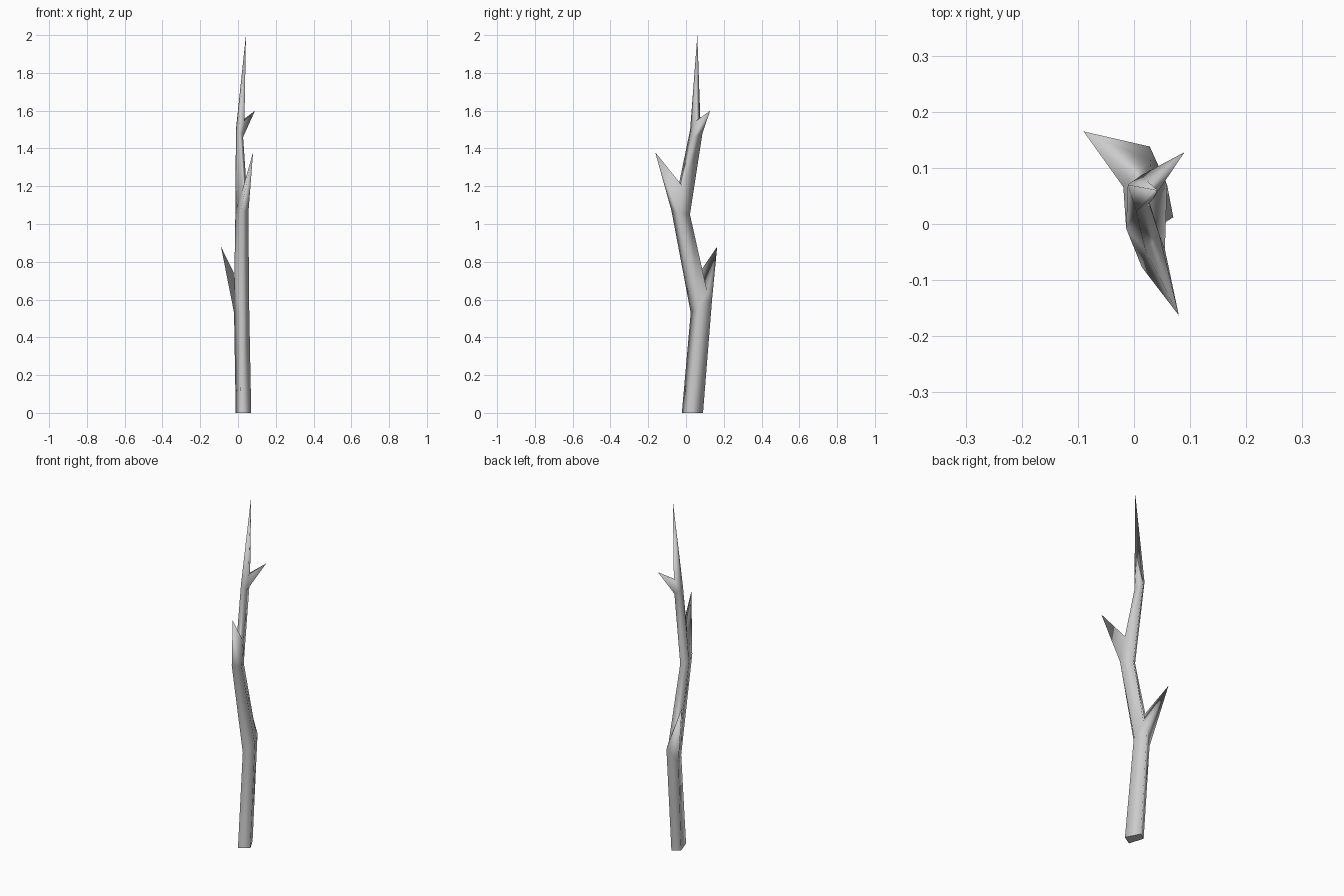
import bpy, bmesh
from mathutils import Vector

if "Cube" in bpy.data.objects:
    bpy.data.objects.remove(bpy.data.objects["Cube"])

bm = bmesh.new()


def ring(*points):
    return [bm.verts.new(p) for p in points]


def skin(low, high, skip=None):
    """Join two four-sided rings; shared corners give triangles."""
    for i in range(4):
        j = (i + 1) % 4
        if i == skip:
            continue
        corners = list(dict.fromkeys([low[i], low[j], high[j], high[i]]))
        if len(corners) > 2:
            bm.faces.new(corners)


def spike(loop, tip):
    """Close an open loop with a pointed twig."""
    top = bm.verts.new(tip)
    for i, v in enumerate(loop):
        bm.faces.new([v, loop[(i + 1) % len(loop)], top])


def twig(low, side, crotch, tip):
    """Grow a twig from one side of a ring and return the ring above it."""
    i, j = side, (side + 1) % 4
    high = list(low)
    high[i], high[j] = ring(*crotch)
    skin(low, high, skip=side)
    spike([low[i], low[j], high[j], high[i]], tip)
    return high


# Trunk rings, corners ordered right, back, left, front
base = ring((.07, .012, 0), (.03, .09, 0), (-.012, .062, 0), (.015, -.022, 0))
bend1 = ring((.059, .07, .57), (.028, .138, .60), (-.021, .098, .53), (.013, .025, .53))
bend2 = ring((.055, -.045, 1.06), (.022, .021, 1.05), (-.014, -.008, 1.06), (.014, -.077, 1.07))
bend3 = ring((.027, .037, 1.46), (.013, .087, 1.48), (-.011, .07, 1.5), (.004, .022, 1.5))

# Trunk sections with a twig at each bend
bottom = bm.faces.new(base[::-1])
skin(base, bend1)
above1 = twig(bend1, 1, [(.03, .114, .635), (-.019, .066, .735)], (-.09, .165, .88))
skin(above1, bend2)
above2 = twig(bend2, 3, [(.02, -.046, 1.17), (.045, -.018, 1.2)], (.08, -.163, 1.38))
skin(above2, bend3)
above3 = twig(bend3, 0, [(.034, .045, 1.54), (.024, .076, 1.55)], (.09, .128, 1.6))
spike(above3, (.042, .06, 2))

# Smooth bark, crisp cut end
bmesh.ops.recalc_face_normals(bm, faces=bm.faces)
for f in bm.faces:
    f.smooth = f is not bottom
for e in bottom.edges:
    e.smooth = False

mesh = bpy.data.meshes.new("branch")
bm.to_mesh(mesh)
bm.free()
bpy.context.collection.objects.link(bpy.data.objects.new("branch", mesh))
